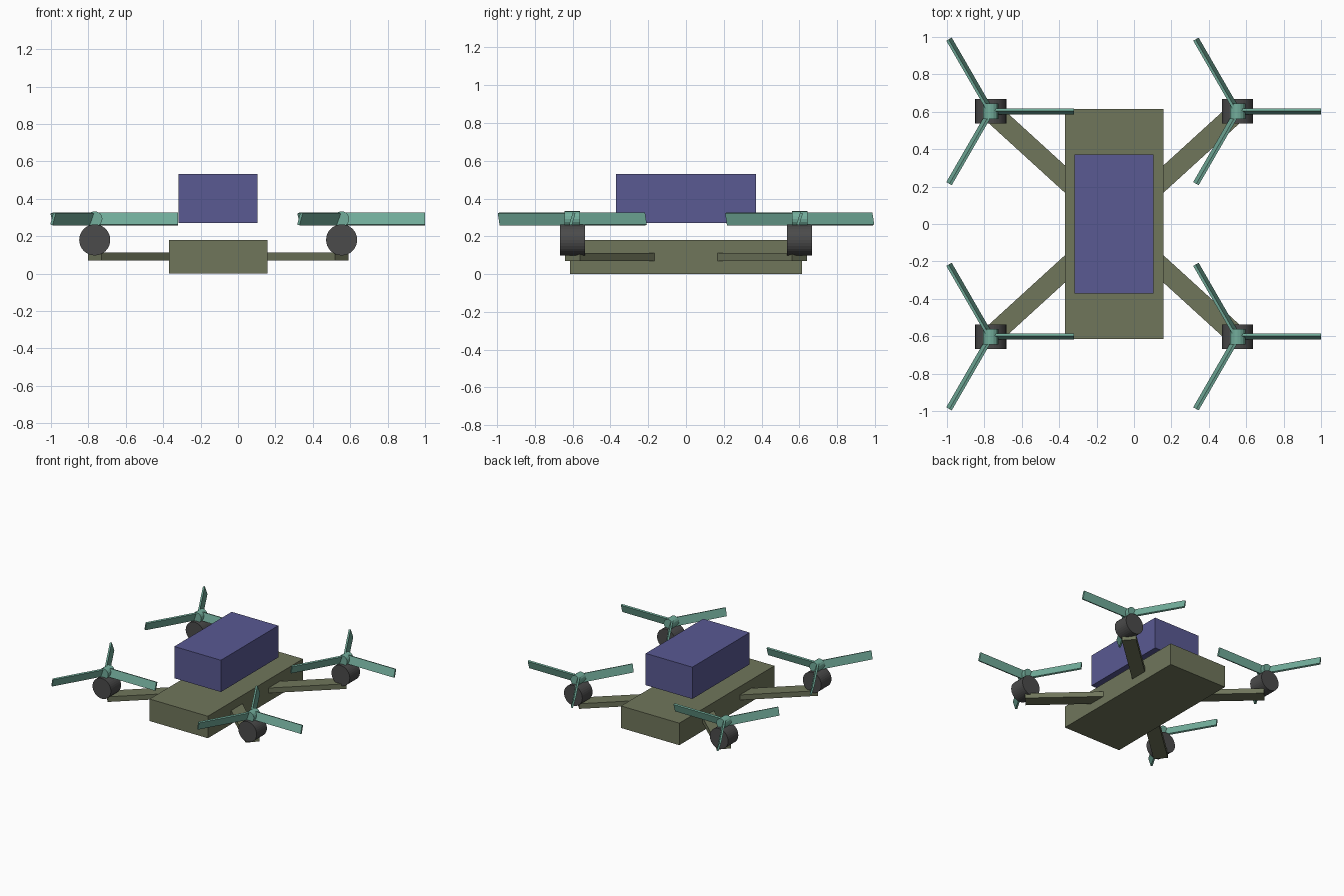
import bpy, bmesh
from math import radians, atan2, hypot
from mathutils import Matrix, Vector

if "Cube" in bpy.data.objects:
    bpy.data.objects.remove(bpy.data.objects["Cube"])

CX = -0.106                 # centre line of the frame
DX, DY = 0.66, 0.602        # motor offsets from the frame centre


def material(name, rgb):
    m = bpy.data.materials.new(name)
    m.diffuse_color = (*rgb, 1)
    m.use_nodes = True
    m.node_tree.nodes["Principled BSDF"].inputs["Base Color"].default_value = m.diffuse_color
    return m


OLIVE = material("olive", (0.16, 0.18, 0.105))
BLUE = material("blue", (0.10, 0.10, 0.29))
DARK = material("dark_grey", (0.07, 0.07, 0.07))
GREEN = material("green", (0.17, 0.42, 0.33))


def add_box(bm, size, matrix):
    bmesh.ops.create_cube(bm, size=1, matrix=matrix @ Matrix.Diagonal((*size, 1)))


def add_cylinder_y(bm, radius, length, centre, segments):
    bmesh.ops.create_cone(bm, cap_ends=True, segments=segments, radius1=radius,
                          radius2=radius, depth=length,
                          matrix=Matrix.Translation(centre) @ Matrix.Rotation(radians(90), 4, 'X'))


def finish(bm, name, mat):
    mesh = bpy.data.meshes.new(name)
    bm.to_mesh(mesh)
    bm.free()
    mesh.materials.append(mat)
    obj = bpy.data.objects.new(name, mesh)
    bpy.context.collection.objects.link(obj)
    return obj


# Frame body and the battery block floating above it
bm = bmesh.new()
add_box(bm, (0.528, 1.23, 0.18), Matrix.Translation((CX, 0, 0.09)))
finish(bm, "body", OLIVE)

bm = bmesh.new()
add_box(bm, (0.422, 0.742, 0.26), Matrix.Translation((CX, 0, 0.401)))
finish(bm, "battery", BLUE)

for side, sx in (("left", -1), ("right", 1)):
    for end, sy in (("front", -1), ("back", 1)):
        tag = f"{end}_{side}"
        hub = Vector((CX + sx * DX, sy * DY, 0))

        # Flat arm from inside the body out to the motor centre
        reach, start = hypot(DX, DY), 0.30
        bm = bmesh.new()
        add_box(bm, (reach - start, 0.108, 0.042),
                Matrix.Translation((CX, 0, 0.091))
                @ Matrix.Rotation(atan2(sy * DY, sx * DX), 4, 'Z')
                @ Matrix.Translation(((reach + start) / 2, 0, 0)))
        finish(bm, f"{tag}_arm", OLIVE)

        # Motor drum lying along y
        bm = bmesh.new()
        add_cylinder_y(bm, 0.083, 0.132, hub + Vector((0, 0, 0.18)), 32)
        finish(bm, f"{tag}_motor", DARK)

        # Propeller: small hub and three pitched blades
        bm = bmesh.new()
        centre = hub + Vector((0, 0, 0.292))
        add_cylinder_y(bm, 0.041, 0.083, centre, 16)
        for k in range(3):
            add_box(bm, (0.446, 0.015, 0.066),
                    Matrix.Translation(centre)
                    @ Matrix.Rotation(radians(120 * k), 4, 'Z')
                    @ Matrix.Translation((0.223, 0, 0))
                    @ Matrix.Rotation(radians(-17), 4, 'X'))
        finish(bm, f"{tag}_propeller", GREEN)
